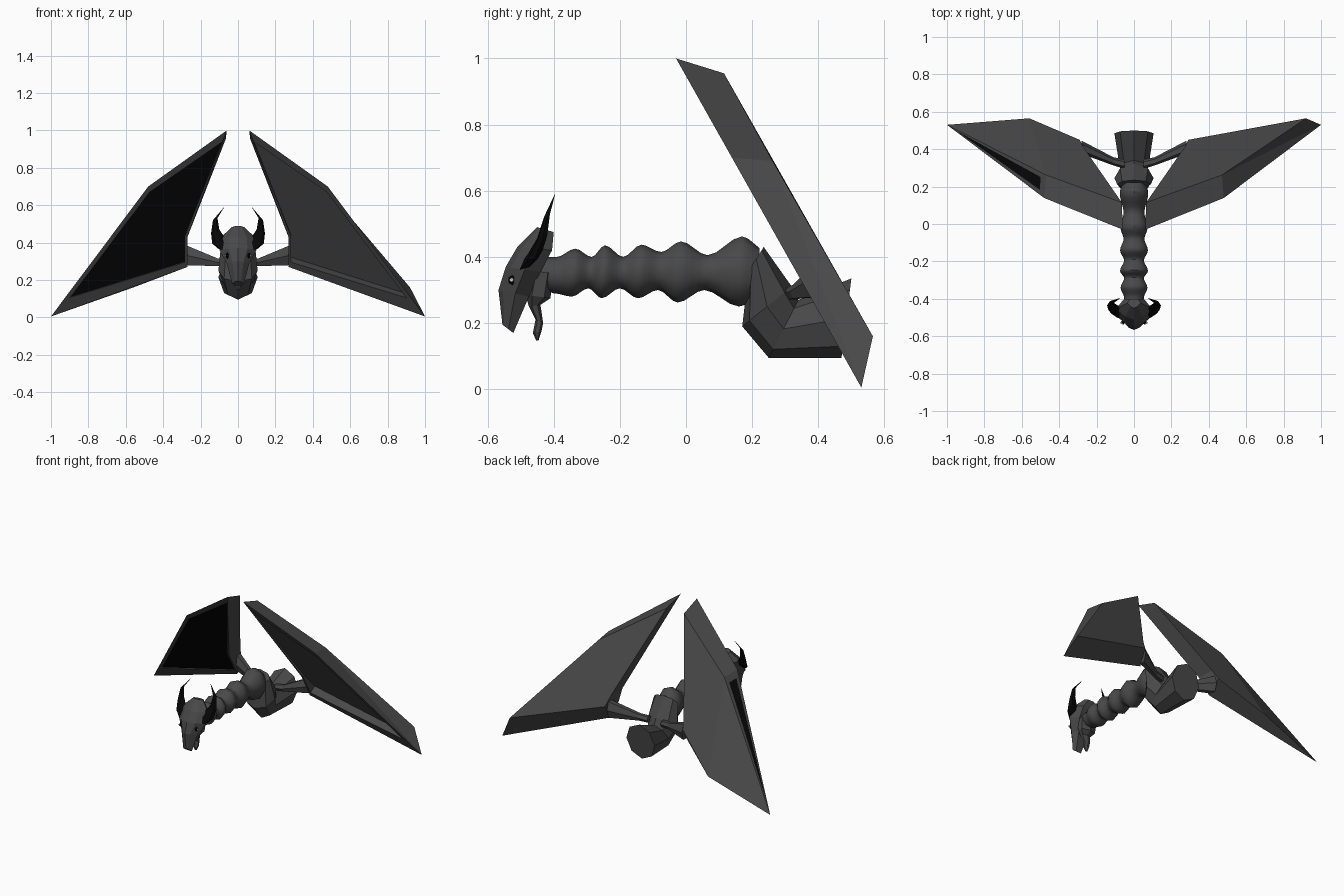
import bpy, bmesh, math
from mathutils import Vector

if "Cube" in bpy.data.objects:
    bpy.data.objects.remove(bpy.data.objects["Cube"])


def material(name, rgb):
    m = bpy.data.materials.new(name)
    m.diffuse_color = (*rgb, 1)
    m.use_nodes = True
    m.node_tree.nodes["Principled BSDF"].inputs["Base Color"].default_value = m.diffuse_color
    return m


GREY = material("charcoal", (0.066, 0.066, 0.066))
BLACK = material("black", (0.002, 0.002, 0.002))
WHITE = material("white", (0.8, 0.8, 0.8))


def finish(name, bm, mats):
    bmesh.ops.recalc_face_normals(bm, faces=bm.faces)
    me = bpy.data.meshes.new(name)
    bm.to_mesh(me)
    bm.free()
    for m in mats:
        me.materials.append(m)
    ob = bpy.data.objects.new(name, me)
    bpy.context.collection.objects.link(ob)
    return ob


def bridge(bm, a, b, skip=()):
    n = len(a)
    for i in range(n):
        if i not in skip:
            bm.faces.new((a[i], a[(i + 1) % n], b[(i + 1) % n], b[i]))


def loft(name, rings, mat):
    """Skin closed rings of points and cap both ends."""
    bm = bmesh.new()
    vs = [[bm.verts.new(p) for p in r] for r in rings]
    for a, b in zip(vs, vs[1:]):
        bridge(bm, a, b)
    bm.faces.new(vs[0])
    bm.faces.new(vs[-1])
    return finish(name, bm, [mat])


def hoop(p, q, hw, n):
    """Ellipse whose side-view diameter runs from p to q (y, z), half width hw."""
    out = []
    for i in range(n):
        a = math.tau * i / n
        t = (1 - math.cos(a)) / 2
        out.append((hw * math.sin(a), p[0] + (q[0] - p[0]) * t, p[1] + (q[1] - p[1]) * t))
    return out


# Neck: ringed tube of alternating bulges and waists (y, bottom, top, half width)
NECK = [(-.46, .32, .40, .05), (-.40, .29, .40, .055), (-.345, .28, .425, .075),
        (-.295, .305, .40, .055), (-.255, .275, .435, .078), (-.20, .305, .40, .055),
        (-.145, .275, .437, .078), (-.085, .30, .415, .058), (-.025, .262, .447, .076),
        (.055, .30, .405, .058), (.16, .25, .462, .08), (.23, .28, .42, .06)]
rings = []
for a, b in zip(NECK, NECK[1:]):
    for t in (0, .25, .5, .75):
        e = t * t * (3 - 2 * t)                     # rounded swell between rings
        y = a[0] + (b[0] - a[0]) * t
        lo, hi, w = [u + (v - u) * e for u, v in zip(a[1:], b[1:])]
        rings.append(hoop((y, lo), (y + .01, hi), w, 10))
neck = loft("neck", rings, GREY)

# Torso: bends down behind the neck, then back to a flat end
loft("torso", [hoop((.19, .36), (.235, .43), .09, 8),
               hoop((.17, .19), (.32, .31), .105, 8),
               hoop((.25, .095), (.34, .27), .075, 8),
               hoop((.47, .095), (.50, .335), .105, 8)], GREY)


# Head: ridged, downward pointing skull
def skull_ring(f, b, w):
    def at(t, x):
        return (x, f[0] + (b[0] - f[0]) * t, f[1] + (b[1] - f[1]) * t)
    return [at(0, 0), at(.15, w * .5), at(.55, w), at(1, w * .6),
            at(1, -w * .6), at(.55, -w), at(.15, -w * .5)]


loft("head", [skull_ring((-.555, .195), (-.522, .17), .032),
              skull_ring((-.567, .30), (-.475, .28), .06),
              skull_ring((-.545, .37), (-.44, .355), .10),
              skull_ring((-.51, .43), (-.405, .42), .095),
              skull_ring((-.45, .49), (-.40, .475), .035)], GREY)

# Lower jaw with a thin hooked tip
loft("jaw", [hoop((-.47, .36), (-.40, .35), .065, 6),
             hoop((-.485, .285), (-.41, .275), .058, 6),
             hoop((-.475, .25), (-.44, .255), .035, 6),
             hoop((-.455, .21), (-.432, .20), .022, 6),
             hoop((-.463, .17), (-.437, .175), .02, 6),
             hoop((-.453, .147), (-.446, .147), .008, 6)], GREY)

# Wing outlines (x, z) on the front plane, and corners of the back (x, y, z)
FRONT = [(.06, 1.0), (.48, .70), (1.0, .005), (.27, .27), (.27, .43)]
INSET = [(.085, .94), (.475, .67), (.90, .105), (.283, .295), (.283, .435)]
BACK = [(.065, .115, .955), (.47, .262, .69), (.92, .565, .16), (.29, .45, .36), (.27, .41, .43)]
DEPTH = Vector((0, .052, .03))
SINK = {1: (.1, .6, .75, .9, .2), -1: (.1, .1, .1, .1, .1)}   # panel depth per corner


def on_front(x, z):
    return Vector((x, -.03 + (1 - z) * .563, z))


def oval(x, y, z, ry, rz):
    return [(x, y + ry * math.cos(j * math.tau / 6), z + rz * math.sin(j * math.tau / 6))
            for j in range(6)]


for s, side in ((1, "right"), (-1, "left")):
    # Wing: thick slab with a sunken front panel; left back tip is set inward
    back = [Vector(p) for p in BACK]
    if s < 0:
        back[2].x = .56
    bm = bmesh.new()

    def ring(points):
        return [bm.verts.new((p.x * s, p.y, p.z)) for p in points]

    f = ring([on_front(*p) for p in FRONT])
    i = ring([on_front(*p) for p in INSET])
    r = ring([on_front(*p) + DEPTH * k for p, k in zip(INSET, SINK[s])])
    b = ring(back)
    bridge(bm, b, f, skip=(1,))
    bridge(bm, f, i)
    bridge(bm, i, r)
    panel = bm.faces.new(r)
    panel.material_index = 1 if s < 0 else 0
    bm.faces.new(b[::-1])
    # Outer edge: split in two; on the left the upper triangle holds a black inset
    bm.faces.new((b[1], b[2], f[2]))
    tri = [f[1], f[2], b[1]]
    if s < 0:
        weights = ((.75, .05, .2), (.05, .9, .05), (.2, .05, .75))
        inner = [bm.verts.new(sum((v.co * k for v, k in zip(tri, w)), Vector()))
                 for w in weights]
        bridge(bm, tri, inner)
        bm.faces.new(inner).material_index = 1
    else:
        bm.faces.new(tri)
    finish(side + "_wing", bm, [GREY, BLACK])

    # Wing arm: flares out from torso to wing
    loft(side + "_wing_arm", [oval(.05 * s, .32, .29, .025, .022),
                              oval(.11 * s, .335, .295, .022, .024),
                              oval(.28 * s, .41, .333, .035, .062)], GREY)

    # Horn: curved, tapering spike on a broad base (centre, radius)
    spine = [((.07, -.475, .388), .038), ((.105, -.457, .412), .033), ((.122, -.435, .46), .022),
             ((.122, -.42, .525), .012), ((.075, -.397, .588), .001)]
    loft(side + "_horn", [[(s * (c[0] + k * math.cos(a)), c[1] + k * .8 * math.sin(a),
                            c[2] + k * .5 * (math.sin(a) - math.cos(a)))
                           for a in [math.tau * j / 6 for j in range(6)]]
                          for c, k in spine], BLACK)

    # Eye: dark socket with a light spot
    for part, size, mat, out in (("eye", .017, BLACK, 0), ("eye_spot", .007, WHITE, .011)):
        bm = bmesh.new()
        bmesh.ops.create_icosphere(bm, subdivisions=1, radius=size)
        for v in bm.verts:
            v.co = Vector((s * (.057 + out + v.co.x * .6), -.522 - out * .5 + v.co.y,
                           .33 + v.co.z))
        finish(side + "_" + part, bm, [mat])

# Soft shading on the ringed neck
bpy.ops.object.select_all(action='DESELECT')
neck.select_set(True)
bpy.context.view_layer.objects.active = neck
bpy.ops.object.shade_smooth_by_angle(angle=math.radians(40))
